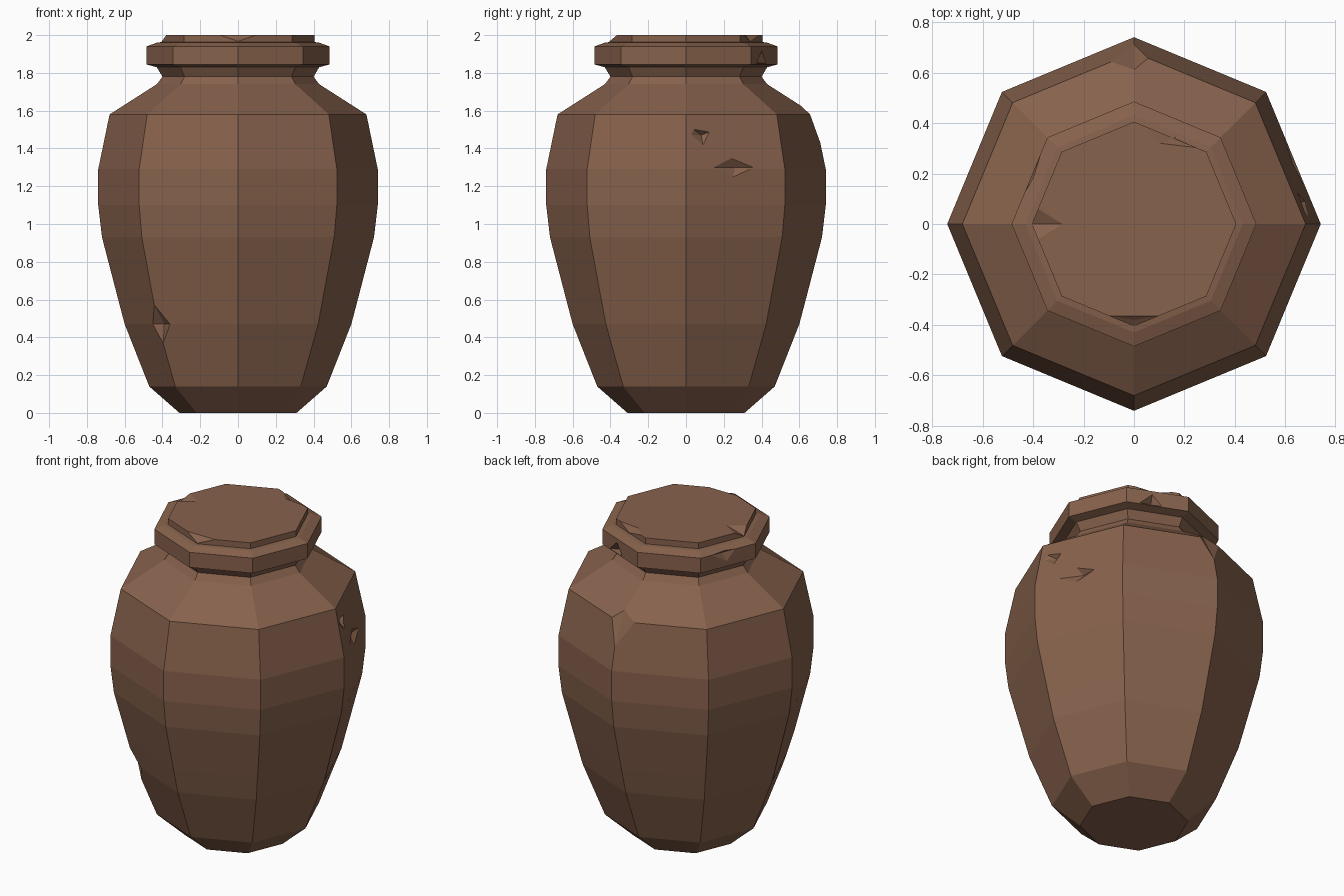
import bpy, bmesh, math
from mathutils import Vector

if "Cube" in bpy.data.objects:
    bpy.data.objects.remove(bpy.data.objects["Cube"])

clay = bpy.data.materials.new("brown_clay")
clay.diffuse_color = (0.242, 0.122, 0.073, 1)
clay.use_nodes = True
clay.node_tree.nodes["Principled BSDF"].inputs["Base Color"].default_value = clay.diffuse_color
SIDES = 8


def make_object(name, bm):
    mesh = bpy.data.meshes.new(name)
    bm.to_mesh(mesh)
    bm.free()
    ob = bpy.data.objects.new(name, mesh)
    bpy.context.collection.objects.link(ob)
    mesh.materials.append(clay)
    return ob


def lathe(name, profile):
    bm = bmesh.new()
    rings = []
    for r, z in profile:
        rings.append([bm.verts.new((r * math.cos(math.tau * i / SIDES),
                                    r * math.sin(math.tau * i / SIDES), z))
                      for i in range(SIDES)])
    for a, b in zip(rings, rings[1:]):
        for i in range(SIDES):
            j = (i + 1) % SIDES
            bm.faces.new((a[i], a[j], b[j], b[i]))
    bm.faces.new(rings[0][::-1])
    bm.faces.new(rings[-1])
    return make_object(name, bm)


def add_chip(bm, apex, rim, out):
    # wedge with its point inside the wall and its mouth outside
    apex = Vector(apex)
    pts = [apex] + [apex + (Vector(p) - apex) * 1.35 for p in rim]
    pts.append(apex + Vector(out).normalized() * 0.14)
    verts = [bm.verts.new(p) for p in pts]
    bmesh.ops.convex_hull(bm, input=verts)
    loose = [v for v in bm.verts if not v.link_faces]
    bmesh.ops.delete(bm, geom=loose, context='VERTS')


# Body, neck, lip and lid in one turned solid
jar = lathe("clay_jar", [
    (0.31, 0), (0.47, 0.14), (0.60, 0.47), (0.642, 0.63), (0.72, 0.93),
    (0.74, 1.10), (0.74, 1.29), (0.68, 1.58), (0.43, 1.74), (0.40, 1.78),
    (0.43, 1.83), (0.485, 1.845), (0.485, 1.94), (0.43, 1.96),
    (0.405, 1.963), (0.405, 2.0)])

# Chips knocked out of the clay
cut = bmesh.new()
# gouges on the right side of the body
add_chip(cut, (0.595, 0.26, 1.30), [(0.682, 0.14, 1.30), (0.591, 0.36, 1.30),
         (0.636, 0.25, 1.25), (0.645, 0.23, 1.37)], (1, 0.4, 0))
add_chip(cut, (0.64, 0.08, 1.47), [(0.69, 0.03, 1.51), (0.65, 0.13, 1.49),
         (0.675, 0.09, 1.42), (0.69, 0.03, 1.47)], (1, 0.4, 0))
# lower front left edge
add_chip(cut, (-0.39, -0.39, 0.47), [(-0.442, -0.442, 0.57), (-0.396, -0.396, 0.37),
         (-0.36, -0.451, 0.47), (-0.451, -0.36, 0.47)], (-1, -1, 0))
# rear shoulder corner
add_chip(cut, (0, 0.65, 1.58), [(-0.1, 0.645, 1.585), (0.06, 0.66, 1.585),
         (0, 0.70, 1.46), (0, 0.62, 1.615)], (0, 1, 0.4))
# lip
add_chip(cut, (0.18, 0.36, 1.86), [(0.27, 0.373, 1.85), (0.15, 0.42, 1.85),
         (0.20, 0.40, 1.915)], (0.4, 1, 0))
add_chip(cut, (-0.385, 0.19, 1.93), [(-0.43, 0.13, 1.94), (-0.37, 0.28, 1.94),
         (-0.41, 0.18, 1.955), (-0.41, 0.18, 1.88)], (-1, 0.4, 0.5))
# lid rim
add_chip(cut, (-0.36, 0, 1.985), [(-0.29, 0, 2), (-0.385, 0.06, 2),
         (-0.385, -0.06, 2), (-0.405, 0, 1.967)], (-1, 0, 1.5))
add_chip(cut, (0, -0.38, 1.985), [(-0.09, -0.365, 2), (0.09, -0.365, 2),
         (0, -0.405, 1.967)], (0, -1, 1.5))
add_chip(cut, (0.15, 0.33, 1.985), [(0.05, 0.385, 2), (0.11, 0.32, 2),
         (0.28, 0.30, 2), (0.16, 0.34, 1.967)], (0.4, 1, 1.5))
bmesh.ops.recalc_face_normals(cut, faces=cut.faces)
cutter = make_object("chip_cutter", cut)
cutter.hide_render = True

mod = jar.modifiers.new("chips", 'BOOLEAN')
mod.operation = 'DIFFERENCE'
mod.solver = 'EXACT'
mod.object = cutter

# Bake the cuts and drop the helper
dg = bpy.context.evaluated_depsgraph_get()
baked = bpy.data.meshes.new_from_object(jar.evaluated_get(dg))
jar.modifiers.clear()
jar.data = baked
bpy.data.objects.remove(cutter)
